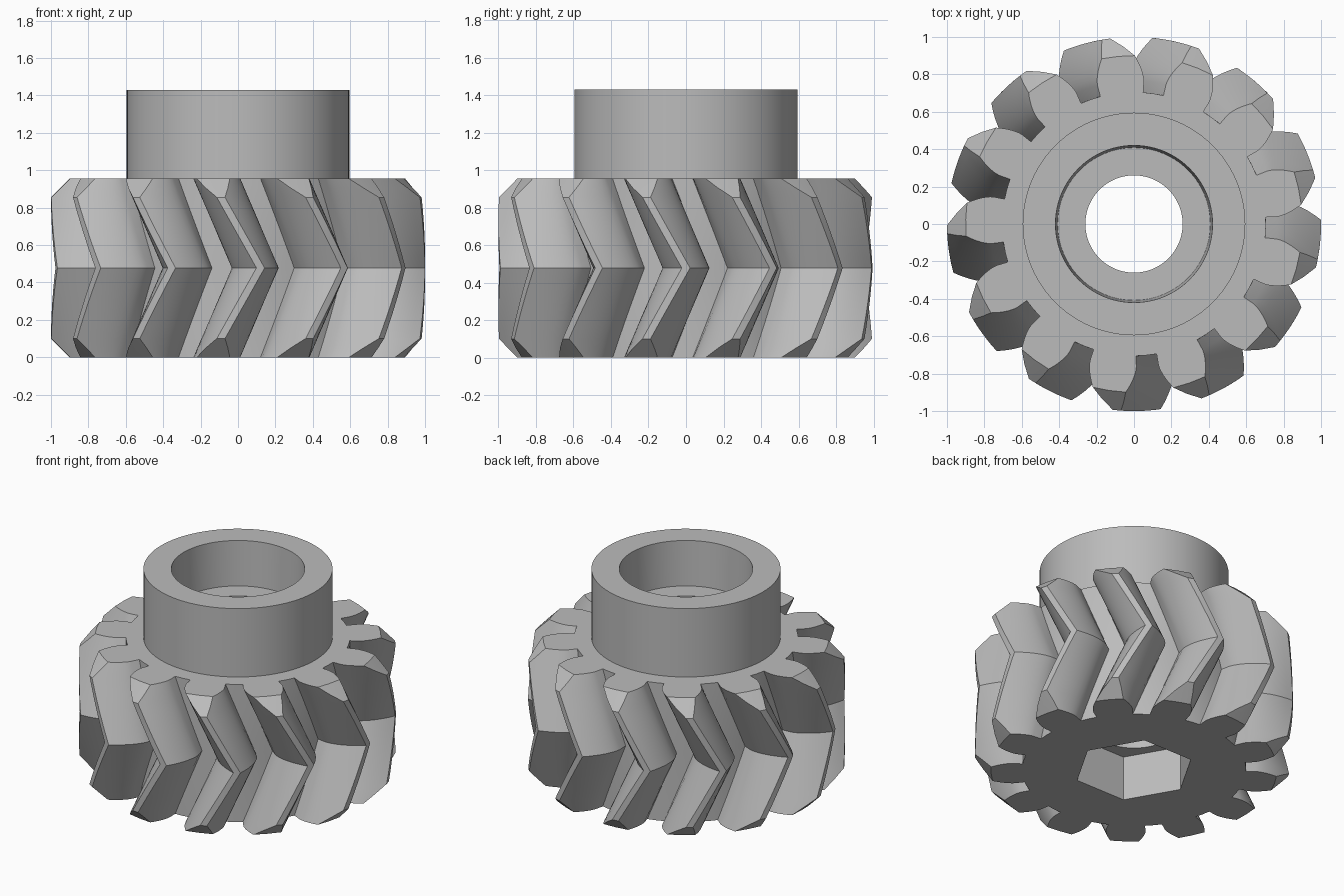
import bpy
import bmesh
from math import sin, cos, tan, acos, pi, radians, sqrt

if "Cube" in bpy.data.objects:
    bpy.data.objects.remove(bpy.data.objects["Cube"], do_unlink=True)

# Main dimensions
TEETH = 13
HEIGHT = 0.955
TOTAL = 1.43
ROOT_R, TIP_R = 0.705, 1.0
CHAMFER = 0.1
PITCH_R = TEETH / (TEETH + 2)
PRESSURE = radians(28)
BASE_R = PITCH_R * cos(PRESSURE)
TWIST = radians(200 / TEETH)
START = radians(12.3)
BORE_R, HUB_R = 0.26, 0.595
HEX_R, HEX_DEPTH = 0.38, 0.31
SEGMENTS = 96

# Single plain material
grey = bpy.data.materials.new("plain grey")
grey.use_nodes = True
COLOUR = (0.5, 0.5, 0.5, 1)
grey.diffuse_color = COLOUR
grey.node_tree.nodes["Principled BSDF"].inputs["Base Color"].default_value = COLOUR


def involute(a):
    return tan(a) - a


def half_angle(r):
    """Half the angular width of a tooth at radius r."""
    a = acos(min(1, BASE_R / r))
    return pi / TEETH / 2 + involute(PRESSURE) - involute(a)


def polar(r, a, z):
    return (r * cos(a), r * sin(a), z)


def circle(r, z, n=SEGMENTS):
    return [polar(r, 2 * pi * i / n, z) for i in range(n)]


def gear_outline(z):
    """Tooth outline at height z, with herringbone twist and tip chamfer."""
    edge = min(z, HEIGHT - z)
    tip = min(TIP_R, TIP_R - CHAMFER + edge)
    turn = START + TWIST * edge / (HEIGHT / 2)
    steps = 7
    flank = [BASE_R + (tip - BASE_R) * i / steps for i in range(steps + 1)]
    side = [(ROOT_R, half_angle(BASE_R))] + [(r, half_angle(r)) for r in flank]
    tooth = [(r, -a) for r, a in side] + [(tip, 0)] + [(r, a) for r, a in reversed(side)]
    points = []
    for t in range(TEETH):
        centre = turn + 2 * pi * t / TEETH
        points += [polar(r, centre + a, z) for r, a in tooth]
        points.append(polar(ROOT_R, centre + pi / TEETH, z))
    return points


def add_ring(bm, points):
    return [bm.verts.new(p) for p in points]


def bridge(bm, a, b):
    n = len(a)
    for i in range(n):
        j = (i + 1) % n
        bm.faces.new((a[i], a[j], b[j], b[i]))


def fill_between(bm, a, b):
    """Fill the flat area between two loops of different shapes."""
    edges = []
    for loop in (a, b):
        for i, v in enumerate(loop):
            w = loop[(i + 1) % len(loop)]
            edges.append(bm.edges.get((v, w)) or bm.edges.new((v, w)))
    bmesh.ops.triangle_fill(bm, edges=edges, use_beauty=True)


def finish(bm, name):
    bmesh.ops.recalc_face_normals(bm, faces=bm.faces)
    mesh = bpy.data.meshes.new(name)
    bm.to_mesh(mesh)
    bm.free()
    mesh.materials.append(grey)
    obj = bpy.data.objects.new(name, mesh)
    bpy.context.collection.objects.link(obj)
    bpy.ops.object.select_all(action="DESELECT")
    obj.select_set(True)
    bpy.context.view_layer.objects.active = obj
    bpy.ops.object.shade_smooth_by_angle(angle=radians(25))
    return obj


# Herringbone toothed body with hexagonal socket and shaft bore
bm = bmesh.new()
half = [0, CHAMFER / 2] + [CHAMFER + (HEIGHT / 2 - CHAMFER) * i / 6 for i in range(7)]
levels = half + [HEIGHT - z for z in reversed(half[:-1])]
outer = [add_ring(bm, gear_outline(z)) for z in levels]
for low, high in zip(outer, outer[1:]):
    bridge(bm, low, high)
hex_low = add_ring(bm, circle(HEX_R, 0, 6))
hex_high = add_ring(bm, circle(HEX_R, HEX_DEPTH, 6))
bore_low = add_ring(bm, circle(BORE_R, HEX_DEPTH))
bore_high = add_ring(bm, circle(BORE_R, HEIGHT))
bridge(bm, hex_low, hex_high)
bridge(bm, bore_low, bore_high)
fill_between(bm, outer[0], hex_low)
fill_between(bm, hex_high, bore_low)
fill_between(bm, outer[-1], bore_high)
finish(bm, "toothed_body")

# Hub collar with a slightly tapered counterbore
bm = bmesh.new()
SEAT = TOTAL - 0.31
profile = [(BORE_R, HEIGHT), (BORE_R, SEAT), (0.408, SEAT),
           (0.42, TOTAL), (HUB_R, TOTAL), (HUB_R, HEIGHT)]
rings = [add_ring(bm, circle(r, z)) for r, z in profile]
for i, ring in enumerate(rings):
    bridge(bm, ring, rings[(i + 1) % len(rings)])
finish(bm, "hub_collar")
